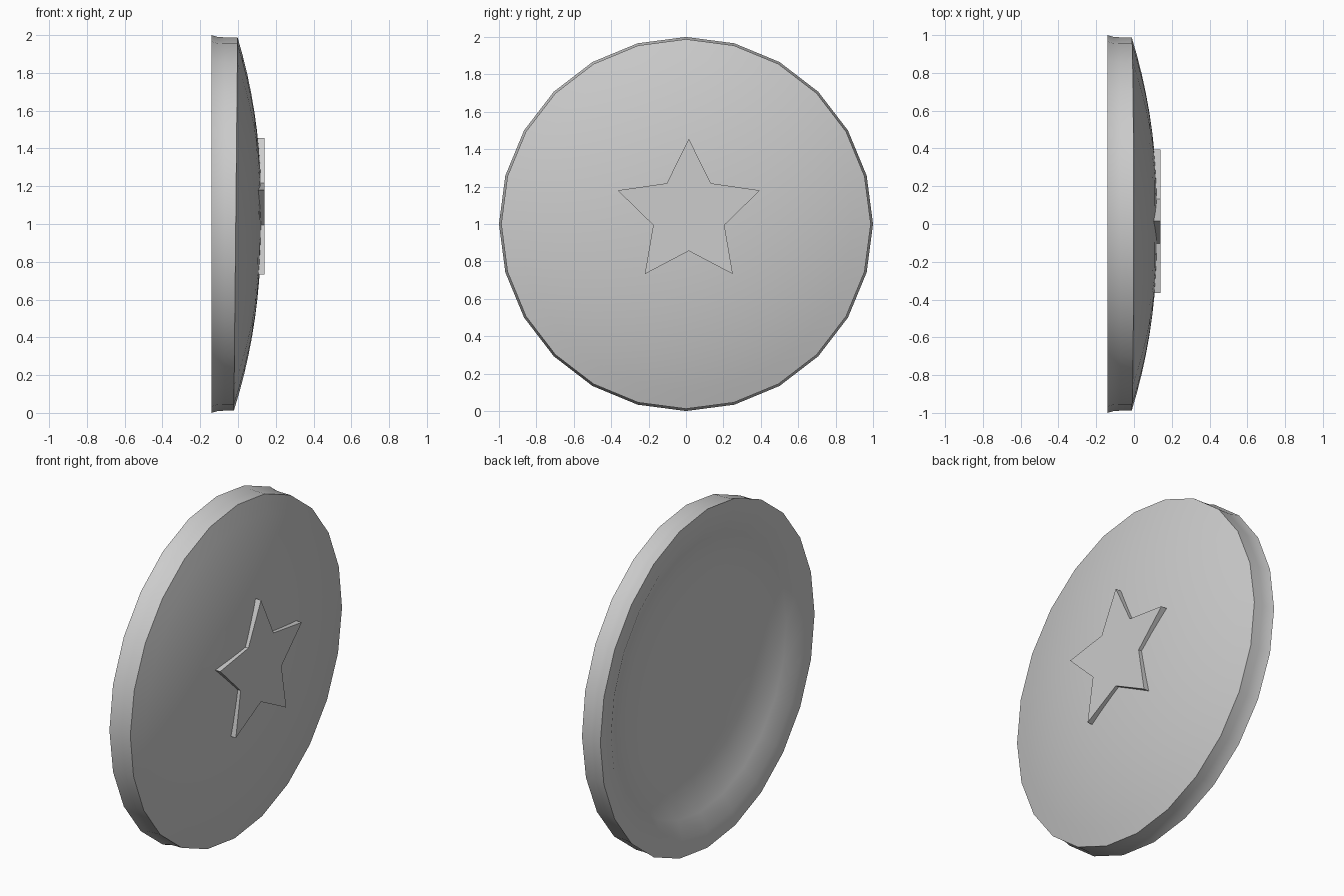
import bpy, bmesh, math
from mathutils import Vector

cube = bpy.data.objects.get("Cube")
if cube:
    bpy.data.objects.remove(cube, do_unlink=True)

SIDES = 24
EDGE = 0.988
GREY = (0.604, 0.604, 0.604, 1)

grey = bpy.data.materials.new("plain_grey")
grey.use_nodes = True
grey.diffuse_color = GREY
grey.node_tree.nodes["Principled BSDF"].inputs["Base Color"].default_value = GREY


def finish(bm, name, smooth):
    """Turn a bmesh into a named, shaded object."""
    bmesh.ops.recalc_face_normals(bm, faces=bm.faces)
    mesh = bpy.data.meshes.new(name)
    bm.to_mesh(mesh)
    bm.free()
    mesh.materials.append(grey)
    obj = bpy.data.objects.new(name, mesh)
    bpy.context.collection.objects.link(obj)
    if smooth:
        bpy.ops.object.select_all(action="DESELECT")
        obj.select_set(True)
        bpy.context.view_layer.objects.active = obj
        bpy.ops.object.shade_smooth_by_angle(angle=math.radians(30))
    return obj


# Shield body: profile of (radius, x), domed front, thin rim, hollow back
dome = [(EDGE * i / 10, 0.124 - 0.136 * (i / 10) ** 2.25) for i in range(11)]
rim = [(EDGE, -0.07), (0.991, -0.11), (1.0, -0.14)]
dish = [(0.9, -0.14), (0.8, -0.095), (0.7, -0.064), (0.6, -0.045), (0.4, -0.028), (0.2, -0.021), (0, -0.02)]

bm = bmesh.new()
verts = [bm.verts.new((x, 0, r)) for r, x in dome + rim + dish]
edges = [bm.edges.new(pair) for pair in zip(verts, verts[1:])]
bmesh.ops.spin(bm, geom=verts + edges, cent=(0, 0, 0), axis=(1, 0, 0),
               angle=math.tau, steps=SIDES, use_duplicate=False)
bmesh.ops.remove_doubles(bm, verts=bm.verts, dist=0.0005)
for v in bm.verts:
    # The domed front leans back very slightly
    if v.co.x > -0.015:
        v.co.x += 0.01 * v.co.z
    v.co.z += 1
finish(bm, "shield_body", True)

# Raised five-pointed star on the dome
bm = bmesh.new()
points = []
for i in range(10):
    radius = 0.2 if i % 2 else 0.4
    a = i * math.pi / 5
    points.append(bm.verts.new((0.095, 0.015 + radius * math.sin(a), 1.056 + radius * math.cos(a))))
base = bm.faces.new(points)
top = bmesh.ops.extrude_face_region(bm, geom=[base], use_keep_orig=True)
bmesh.ops.translate(bm, vec=Vector((0.045, 0, 0)),
                    verts=[g for g in top["geom"] if isinstance(g, bmesh.types.BMVert)])
finish(bm, "star_emblem", False)
